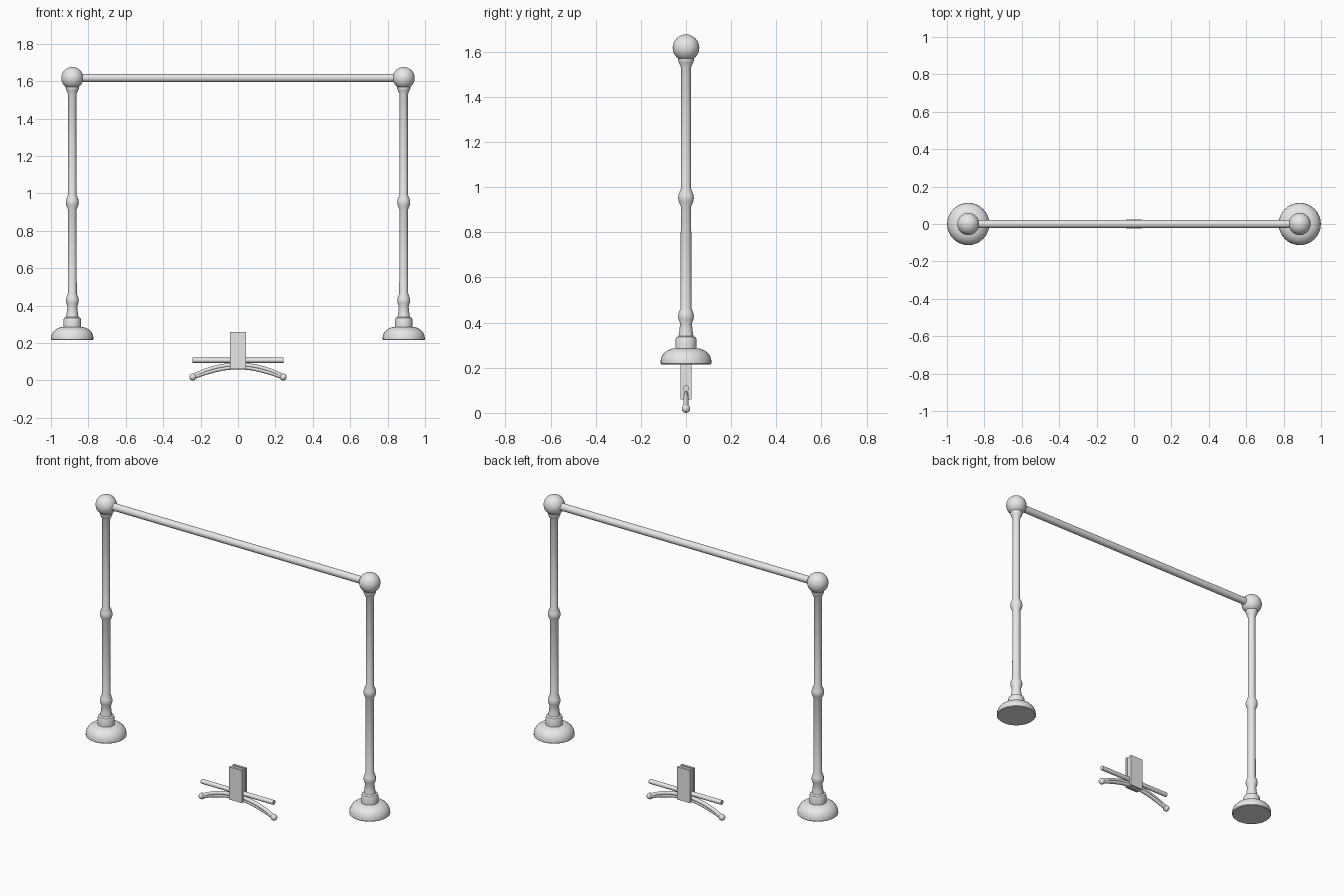
import bpy, bmesh, math
from mathutils import Vector

cube = bpy.data.objects.get("Cube")
if cube:
    bpy.data.objects.remove(cube, do_unlink=True)

grey = bpy.data.materials.new("light grey")
grey.use_nodes = True
grey.diffuse_color = (0.8, 0.8, 0.8, 1)
grey.node_tree.nodes["Principled BSDF"].inputs["Base Color"].default_value = (0.8, 0.8, 0.8, 1)


def finish(obj, name, smooth=True):
    obj.name = name
    obj.data.materials.clear()
    obj.data.materials.append(grey)
    bpy.ops.object.select_all(action='DESELECT')
    obj.select_set(True)
    bpy.context.view_layer.objects.active = obj
    if smooth:
        bpy.ops.object.shade_smooth_by_angle(angle=math.radians(40))
    return obj


def lathe(name, profile, x, sides=32):
    bm = bmesh.new()
    rings = []
    for r, z in profile:
        rings.append([bm.verts.new((r * math.cos(k * math.tau / sides),
                                    r * math.sin(k * math.tau / sides), z))
                      for k in range(sides)])
    for low, high in zip(rings, rings[1:]):
        for k in range(sides):
            n = (k + 1) % sides
            bm.faces.new((low[k], low[n], high[n], high[k]))
    bm.faces.new(rings[0][::-1])
    bm.faces.new(rings[-1])
    mesh = bpy.data.meshes.new(name)
    bm.to_mesh(mesh)
    bm.free()
    obj = bpy.data.objects.new(name, mesh)
    bpy.context.collection.objects.link(obj)
    obj.location.x = x
    return finish(obj, name)


def ball(name, x, z, r):
    bpy.ops.mesh.primitive_uv_sphere_add(segments=32, ring_count=16, radius=r, location=(x, 0, z))
    return finish(bpy.context.object, name)


def rod(name, half, z, r):
    bpy.ops.mesh.primitive_cylinder_add(vertices=24, radius=r, depth=2 * half,
                                        location=(0, 0, z), rotation=(0, math.pi / 2, 0))
    return finish(bpy.context.object, name)


def box(name, centre, size):
    bpy.ops.mesh.primitive_cube_add(size=1, location=centre)
    obj = bpy.context.object
    obj.scale = size
    return finish(obj, name, smooth=False)


def tube(name, points, r):
    curve = bpy.data.curves.new(name, 'CURVE')
    curve.dimensions = '3D'
    curve.bevel_depth = r
    curve.bevel_resolution = 4
    curve.use_fill_caps = True
    spline = curve.splines.new('BEZIER')
    spline.bezier_points.add(len(points) - 1)
    for p, co in zip(spline.bezier_points, points):
        p.co = Vector(co)
        p.handle_left_type = p.handle_right_type = 'AUTO'
    obj = bpy.data.objects.new(name, curve)
    bpy.context.collection.objects.link(obj)
    bpy.ops.object.select_all(action='DESELECT')
    obj.select_set(True)
    bpy.context.view_layer.objects.active = obj
    bpy.ops.object.convert(target='MESH')
    return finish(bpy.context.object, name)


# Turned post: domed foot, collar, lower bead, middle bead and cap
dome = [(0.047 + 0.066 * math.cos(t * math.pi / 12), 0.226 + 0.06 * math.sin(t * math.pi / 12))
        for t in range(7)]
post = [(0.109, 0.215), (0.113, 0.219)] + dome + [
    (0.047, 0.325), (0.043, 0.335), (0.033, 0.34), (0.03, 0.36), (0.026, 0.395),
    (0.033, 0.415), (0.035, 0.43), (0.032, 0.443), (0.024, 0.465), (0.023, 0.915),
    (0.033, 0.938), (0.035, 0.952), (0.033, 0.966), (0.022, 0.995), (0.022, 1.53),
    (0.031, 1.55), (0.035, 1.56), (0.035, 1.572)]
for side, x in (("right", -0.886), ("left", 0.886)):
    lathe(side + "_post", post, x)
    ball(side + "_finial", x, 1.617, 0.059)

# Long top rail
rod("top_rail", 0.875, 1.617, 0.0215)

# Hanging holder: two plates around a recessed core, with a straight peg
for side, y in (("front", -0.0175), ("back", 0.0175)):
    box(side + "_holder_plate", (0, y, 0.159), (0.086, 0.013, 0.198))
box("holder_core", (0, 0, 0.157), (0.078, 0.024, 0.19))
rod("holder_peg", 0.242, 0.108, 0.0135)

# Drooping arms, each a stacked pair of tubes ending in a small knob
for side, s in (("right", -1), ("left", 1)):
    for level, dz in (("upper", 0.007), ("lower", -0.007)):
        tube(f"{side}_{level}_arm",
             [(0, 0, 0.078 + dz), (s * 0.07, 0, 0.072 + dz),
              (s * 0.15, 0, 0.054 + dz), (s * 0.24, 0, 0.021 + dz * 0.5)], 0.011)
    ball(side + "_arm_knob", s * 0.242, 0.0185, 0.0185)
